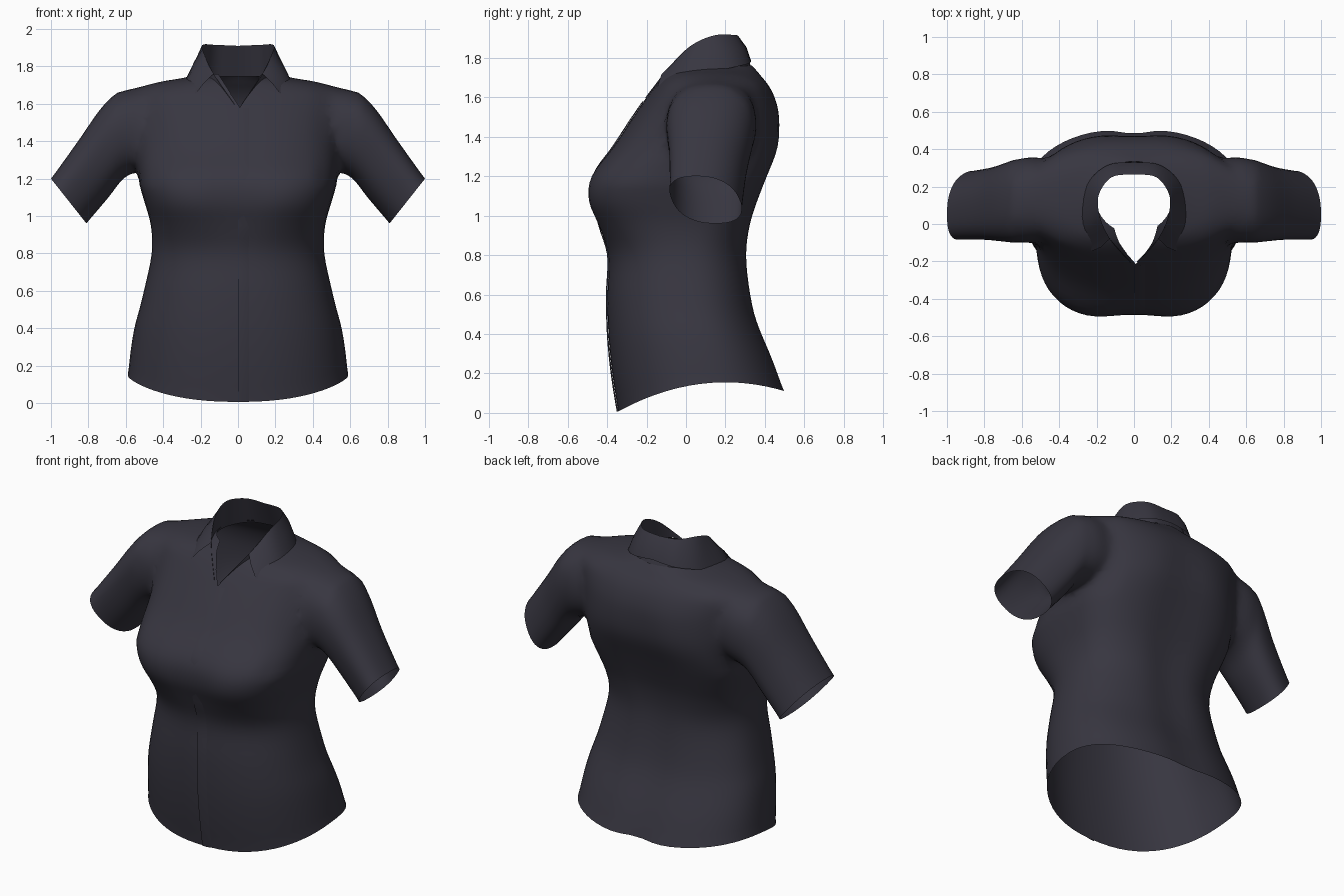
import bpy, bmesh, math
from mathutils import Vector

if "Cube" in bpy.data.objects:
    bpy.data.objects.remove(bpy.data.objects["Cube"])

fabric = bpy.data.materials.new("charcoal fabric")
fabric.diffuse_color = (0.039, 0.037, 0.052, 1)
fabric.use_nodes = True
fabric.node_tree.nodes["Principled BSDF"].inputs["Base Color"].default_value = fabric.diffuse_color
cap = bpy.data.materials.new("temporary cap")
SEG = 64


def spline(keys, sub):
    """Catmull-Rom resampling of tuples."""
    out = []
    for i in range(len(keys) - 1):
        p0, p1 = keys[max(i - 1, 0)], keys[i]
        p2, p3 = keys[i + 1], keys[min(i + 2, len(keys) - 1)]
        for k in range(sub):
            t = k / sub
            out.append(tuple(
                0.5 * (2 * b + (c - a) * t + (2 * a - 5 * b + 4 * c - d) * t * t
                       + (3 * b - a - 3 * c + d) * t ** 3)
                for a, b, c, d in zip(p0, p1, p2, p3)))
    out.append(tuple(keys[-1]))
    return out


def sq(v, n):
    """Superellipse version of a sine or cosine."""
    return math.copysign(abs(v) ** (2 / n), v)


def add_object(name, bm, mats):
    bmesh.ops.recalc_face_normals(bm, faces=bm.faces[:])
    me = bpy.data.meshes.new(name)
    bm.to_mesh(me)
    bm.free()
    for m in mats:
        me.materials.append(m)
    ob = bpy.data.objects.new(name, me)
    bpy.context.collection.objects.link(ob)
    return ob


def loft(name, rings):
    """Closed tube; its two end caps get material 1 so they can be removed later."""
    bm = bmesh.new()
    vs = [[bm.verts.new(p) for p in r] for r in rings]
    n = len(vs[0])
    for a, b in zip(vs, vs[1:]):
        for i in range(n):
            j = (i + 1) % n
            bm.faces.new((a[i], a[j], b[j], b[i]))
    for r in (vs[0], vs[-1]):
        c = bm.verts.new(sum((v.co for v in r), Vector()) / n)
        for i in range(n):
            bm.faces.new((r[i], r[(i + 1) % n], c)).material_index = 1
    return add_object(name, bm, [fabric, cap])


def strip(name, rows):
    """Open grid of points."""
    bm = bmesh.new()
    vs = [[bm.verts.new(p) for p in r] for r in rows]
    for a, b in zip(vs, vs[1:]):
        for i in range(len(a) - 1):
            bm.faces.new((a[i], a[i + 1], b[i + 1], b[i]))
    return add_object(name, bm, [fabric])


def finish(ob, angle):
    bpy.ops.object.select_all(action='DESELECT')
    ob.select_set(True)
    bpy.context.view_layer.objects.active = ob
    bpy.ops.object.shade_smooth_by_angle(angle=math.radians(angle))


# Torso sections: height, half width, front y, back y, centre y, squareness
torso_rows = spline([
    (0, .59, -.345, .51, .10, 2.3), (.2, .575, -.375, .45, .08, 2.3),
    (.4, .55, -.395, .385, .05, 2.3), (.6, .505, -.40, .34, .02, 2.3),
    (.8, .462, -.395, .32, 0, 2.3), (.95, .467, -.455, .335, 0, 2.7),
    (1.07, .50, -.51, .37, 0, 3.0), (1.2, .535, -.495, .42, .02, 3.0),
    (1.35, .54, -.372, .48, .06, 2.6), (1.5, .555, -.27, .485, .10, 2.35),
    (1.6, .575, -.20, .458, .13, 2.25), (1.665, .575, -.15, .42, .14, 2.2),
    (1.71, .46, -.11, .38, .14, 2.1), (1.737, .30, -.08, .357, .14, 2),
    (1.76, .205, -.05, .335, .14, 2)], 4)


def torso_point(row, x, side, s):
    """Add bust hollow, spine hollow and curved hem to a section point."""
    z, hw, yf, yb, yc, n = row
    y = yc + s * ((yb - yc) if side > 0 else (yc - yf))
    if side < 0:
        y += .042 * math.exp(-(x / .13) ** 2 - ((z - 1.1) / .16) ** 2)
    else:
        y -= .026 * math.exp(-(x / .11) ** 2) * max(0, min(1, (1.72 - z) / .3))
    if z < .5:
        z += (.155 - .5 * (y - .2) ** 2) * (1 - z / .5)
    return (x, y, z)


rings = []
for row in torso_rows:
    ring = []
    for i in range(SEG):
        a = 2 * math.pi * (i + .5) / SEG
        s = math.sin(a)
        ring.append(torso_point(row, row[1] * sq(math.cos(a), row[5]), s, sq(s, row[5])))
    rings.append(ring)
shirt = loft("shirt_body", rings)

# Sleeve sections: top x, top z, bottom x, bottom z, centre y, half depth, lean back
sleeve_rows = spline([
    (.40, 1.665, .36, 1.31, .13, .195, 0), (.59, 1.685, .49, 1.25, .13, .235, 0),
    (.715, 1.60, .605, 1.205, .12, .218, .015), (.85, 1.41, .69, 1.10, .11, .19, .035),
    (1.0, 1.20, .81, .96, .10, .172, .05)], 5)
tools = []
for side in (-1, 1):
    rings = []
    for tx, tz, bx, bz, yc, hy, lean in sleeve_rows:
        ring = []
        for i in range(40):
            a = 2 * math.pi * (i + .5) / 40
            c, s = sq(math.cos(a), 2.4), sq(math.sin(a), 2.4)
            ring.append((side * ((tx + bx) / 2 + (tx - bx) / 2 * c),
                         yc + hy * s - lean * c,
                         (tz + bz) / 2 + (tz - bz) / 2 * c))
        rings.append(ring)
    tools.append((loft("sleeve", rings), 'UNION'))

# V-neck cutter
v_shape = [(.01, 1.58), (.19, 1.86), (-.17, 1.86)]
cutter = loft("neck_cutter", [[(x, y, z) for x, z in v_shape] for y in (-.6, .1)])
for p in cutter.data.polygons:
    p.material_index = 1
tools.append((cutter, 'DIFFERENCE'))

# Join sleeves to the body and cut the neck
bpy.context.view_layer.objects.active = shirt
for ob, op in tools:
    ob.hide_render = True
    mod = shirt.modifiers.new("join", 'BOOLEAN')
    mod.object, mod.operation, mod.solver = ob, op, 'EXACT'
    bpy.ops.object.modifier_apply(modifier=mod.name)
    bpy.data.objects.remove(ob)

# Open the hem, neck and cuffs, then soften the armhole seams
bm = bmesh.new()
bm.from_mesh(shirt.data)
bmesh.ops.delete(bm, geom=[f for f in bm.faces if f.material_index == 1], context='FACES')
bmesh.ops.remove_doubles(bm, verts=bm.verts[:], dist=.003)
inner = [v for v in bm.verts if not v.is_boundary]
seam = [v for v in inner if .42 < abs(v.co.x) < .64 and v.co.z > 1.2]
for group, count in ((inner, 3), (seam, 6)):
    for _ in range(count):
        bmesh.ops.smooth_vert(bm, verts=group, factor=.5,
                              use_axis_x=True, use_axis_y=True, use_axis_z=True)
bm.to_mesh(shirt.data)
bm.free()
shirt.data.materials.clear()
shirt.data.materials.append(fabric)
bpy.data.materials.remove(cap)
finish(shirt, 70)

# Button placket overlapping the centre front
rows = []
for row in torso_rows:
    if row[0] < 1.59:
        line = []
        for x in (0, .03, .06):
            s = (1 - (x / row[1]) ** row[5]) ** (1 / row[5])
            px, py, pz = torso_point(row, x, -1, -s)
            line.append((px, py - (.006 if x < .05 else 0), pz))
        rows.append(line)
finish(strip("front_placket", rows), 60)

# Collar: stand rises from the neckline, leaf folds down outside (back to front)
base = [(0, .335, 1.745), (.13, .30, 1.745), (.205, .16, 1.745),
        (.185, .02, 1.74), (.125, -.085, 1.725), (.015, -.20, 1.585)]
fold = [(0, .265, 1.91), (.12, .25, 1.915), (.19, .15, 1.915),
        (.18, .03, 1.865), (.13, -.08, 1.76), (.02, -.205, 1.60)]
edge = [(0, .33, 1.785), (.14, .315, 1.77), (.25, .21, 1.745),
        (.295, .0, 1.695), (.225, -.145, 1.655)]


def both_sides(pts, sub=5):
    half = spline(pts, sub)
    return [(-x, y, z) for x, y, z in half[:0:-1]] + half


finish(strip("collar_stand", [both_sides(base), both_sides(fold)]), 60)
top, low = both_sides(fold[:5]), both_sides(edge)
mid = [tuple(.5 * (p + q) for p, q in zip(a, b)) for a, b in zip(top, low)]
mid = [(x, y + (.008 if y > .1 else -.012), z + .008) for x, y, z in mid]
finish(strip("collar_leaf", [top, mid, low]), 60)
